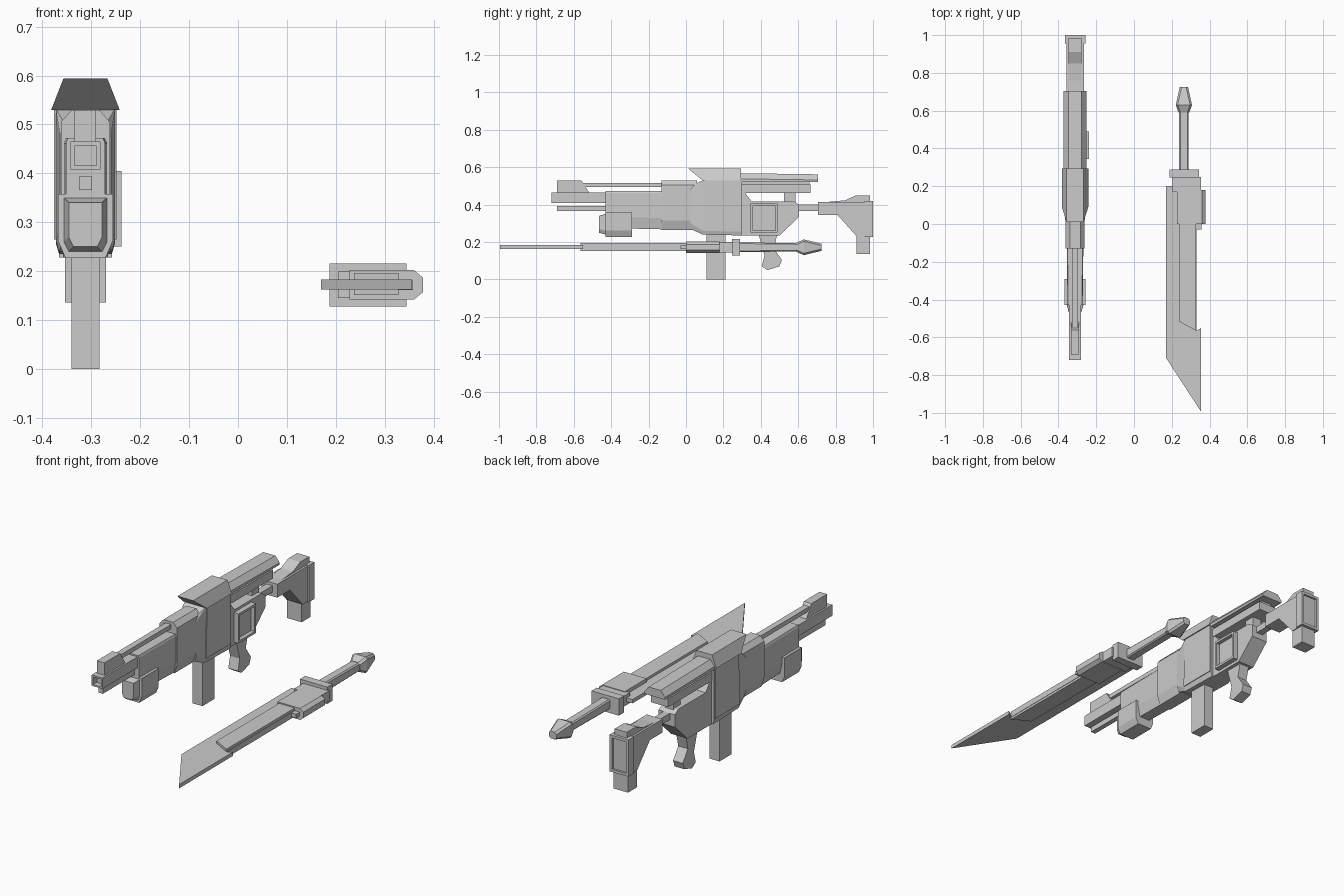
import bpy, bmesh
from mathutils import Vector

RX = -0.312   # rifle centre line
SZ = 0.172    # sword centre height


def finish(name, bm):
    bmesh.ops.recalc_face_normals(bm, faces=bm.faces)
    me = bpy.data.meshes.new(name)
    bm.to_mesh(me)
    bm.free()
    ob = bpy.data.objects.new(name, me)
    bpy.context.collection.objects.link(ob)
    return ob


def loft(name, rings, recess=None):
    """Skin equal-length rings; recess = (direction, inset, depth)."""
    bm = bmesh.new()
    loops = [[bm.verts.new(p) for p in r] for r in rings]
    n = len(loops[0])
    for a, b in zip(loops, loops[1:]):
        for i in range(n):
            j = (i + 1) % n
            bm.faces.new((a[i], a[j], b[j], b[i]))
    bm.faces.new(loops[0])
    bm.faces.new(loops[-1])
    bmesh.ops.recalc_face_normals(bm, faces=bm.faces)
    if recess:
        d, inset, depth = recess
        f = max((f for f in bm.faces), key=lambda f: (round(f.normal.dot(Vector(d)), 2), f.calc_area()))
        bmesh.ops.inset_individual(bm, faces=[f], thickness=inset)
        off = f.normal * -depth
        ret = bmesh.ops.extrude_discrete_faces(bm, faces=[f])
        bmesh.ops.translate(bm, verts=ret['faces'][0].verts, vec=off)
    return finish(name, bm)


def box(name, x0, x1, y0, y1, z0, z1, recess=None):
    ring = [(x0, z0), (x1, z0), (x1, z1), (x0, z1)]
    return loft(name, [[(x, y, z) for x, z in ring] for y in (y0, y1)], recess)


def side(name, pts, half, cx=RX, recess=None):
    """Side profile (y, z) extruded across the width."""
    return loft(name, [[(cx + s * half, y, z) for y, z in pts] for s in (-1, 1)], recess)


def section(name, stations, cx=RX):
    """Chamfered cross-sections: (y, half width, z0, z1, chamfer bottom (dx,dz), chamfer top)."""
    rings = []
    for y, w, z0, z1, (bx, bz), (tx, tz) in stations:
        half = [(w - bx, z0), (w, z0 + bz), (w, z1 - tz), (w - tx, z1)]
        pts = half + [(-x, z) for x, z in reversed(half)]
        rings.append([(cx + x, y, z) for x, z in pts])
    return loft(name, rings)


def plate(name, pts, z0, z1):
    return loft(name, [[(x, y, z) for x, y in pts] for z in (z0, z1)])


def rbox(name, half, y0, y1, z0, z1, recess=None):
    return box(name, RX - half, RX + half, y0, y1, z0, z1, recess)


# --- Rifle: barrel group
rbox("muzzle_block", 0.031, -0.72, -0.43, 0.408, 0.465, ((0, -1, 0), 0.012, 0.03))
side("front_sight", [(-0.69, 0.46), (-0.69, 0.53), (-0.56, 0.53), (-0.515, 0.46)], 0.022)
rbox("lower_barrel", 0.013, -0.69, -0.42, 0.366, 0.394)
rbox("top_rod", 0.016, -0.555, -0.10, 0.493, 0.516)

# --- Rifle: handguard and foregrip
section("handguard", [(-0.43, 0.040, 0.275, 0.472, (0.012, 0.06), (0.004, 0.01)),
                      (-0.12, 0.044, 0.268, 0.472, (0.012, 0.06), (0.004, 0.01))])
section("foregrip", [(-0.43, 0.056, 0.227, 0.358, (0.015, 0.035), (0.001, 0.001)),
                     (-0.29, 0.056, 0.227, 0.358, (0.015, 0.035), (0.001, 0.001))])
section("foregrip_nose", [(-0.465, 0.034, 0.25, 0.34, (0.01, 0.02), (0.001, 0.001)),
                          (-0.43, 0.044, 0.24, 0.35, (0.01, 0.02), (0.001, 0.001))])

# --- Rifle: receiver
section("barrel_shroud", [(-0.13, 0.050, 0.265, 0.53, (0.015, 0.05), (0.022, 0.025)),
                          (0.06, 0.050, 0.265, 0.53, (0.015, 0.05), (0.022, 0.025))])
section("receiver_core", [(0.025, 0.052, 0.27, 0.50, (0.01, 0.03), (0.01, 0.02)),
                          (0.09, 0.060, 0.24, 0.53, (0.006, 0.02), (0.001, 0.001)),
                          (0.30, 0.060, 0.235, 0.53, (0.006, 0.02), (0.001, 0.001))])
side("receiver_side_panels", [(0.09, 0.265), (0.295, 0.265), (0.295, 0.53), (0.10, 0.53)], 0.064)
lower = [(RX + s * 0.07, y, 0.53) for s, y in ((-1, 0.09), (1, 0.09), (1, 0.295), (-1, 0.295))]
upper = [(RX + s * 0.045, y, 0.594) for s, y in ((-1, 0.01), (1, 0.01), (1, 0.295), (-1, 0.295))]
loft("top_cover", [lower, upper])
side("rear_receiver", [(0.29, 0.235), (0.50, 0.235), (0.605, 0.335), (0.605, 0.40),
                       (0.575, 0.418), (0.35, 0.418), (0.31, 0.47), (0.29, 0.47)], 0.047)
box("ejection_port", RX + 0.03, RX + 0.074, 0.345, 0.49, 0.25, 0.405, ((1, 0, 0), 0.017, 0.02))

# --- Rifle: rear top rail
section("top_rail", [(0.29, 0.060, 0.52, 0.568, (0.002, 0.002), (0.025, 0.03)),
                     (0.705, 0.060, 0.52, 0.562, (0.002, 0.002), (0.025, 0.03))])
rbox("rail_base", 0.050, 0.29, 0.665, 0.463, 0.508)
rbox("rail_spine", 0.030, 0.29, 0.66, 0.50, 0.53)
rbox("rail_post", 0.025, 0.525, 0.585, 0.41, 0.47)

# --- Rifle: magazine, grip, stock
rbox("magazine", 0.029, 0.11, 0.21, 0.0, 0.25)
side("pistol_grip", [(0.385, 0.25), (0.49, 0.25), (0.47, 0.165), (0.512, 0.105), (0.50, 0.07),
                     (0.435, 0.05), (0.405, 0.07), (0.42, 0.13)], 0.028)
rbox("stock_link", 0.018, 0.59, 0.72, 0.366, 0.40)
side("stock_body", [(0.705, 0.345), (0.81, 0.345), (0.915, 0.228), (0.99, 0.228),
                    (0.99, 0.415), (0.705, 0.415)], 0.046)
side("stock_cheek", [(0.705, 0.41), (0.85, 0.423), (0.91, 0.45), (0.985, 0.45), (0.985, 0.41)], 0.035)
rbox("butt_plate", 0.054, 0.955, 1.0, 0.228, 0.42, ((0, 1, 0), 0.02, 0.02))
rbox("stock_foot", 0.042, 0.912, 0.985, 0.136, 0.24)

# --- Sword: blade with raised core
plate("blade", [(0.17, 0.20), (0.17, -0.71), (0.356, -0.995), (0.356, -0.55),
                (0.33, -0.565), (0.33, 0.20)], SZ - 0.009, SZ + 0.011)
plate("blade_core", [(0.237, 0.20), (0.237, -0.515), (0.328, -0.565), (0.328, 0.20)],
      SZ - 0.021, SZ + 0.024)

# --- Sword: collar, guard, handle
box("collar", 0.205, 0.355, 0.17, 0.25, SZ - 0.027, SZ + 0.027)
plate_ring = [(0.228, -0.03), (0.36, -0.03), (0.378, -0.015), (0.378, 0.015), (0.36, 0.03), (0.228, 0.03)]
loft("guard_block", [[(x, y, SZ + z) for x, z in plate_ring] for y in (0.0, 0.18)])
box("guard_catch", 0.325, 0.357, -0.03, 0.01, SZ - 0.01, SZ + 0.01)
box("crossguard", 0.187, 0.345, 0.245, 0.288, SZ - 0.044, SZ + 0.044)
section("handle", [(0.28, 0.025, SZ - 0.026, SZ + 0.026, (0.006, 0.006), (0.006, 0.006)),
                   (0.60, 0.025, SZ - 0.022, SZ + 0.022, (0.006, 0.006), (0.006, 0.006))], 0.264)
section("pommel", [(y, w, SZ - h, SZ + h, (0.01, 0.01), (0.01, 0.01)) for y, w, h in
                   ((0.59, 0.028, 0.024), (0.63, 0.043, 0.042), (0.725, 0.022, 0.019))], 0.264)
